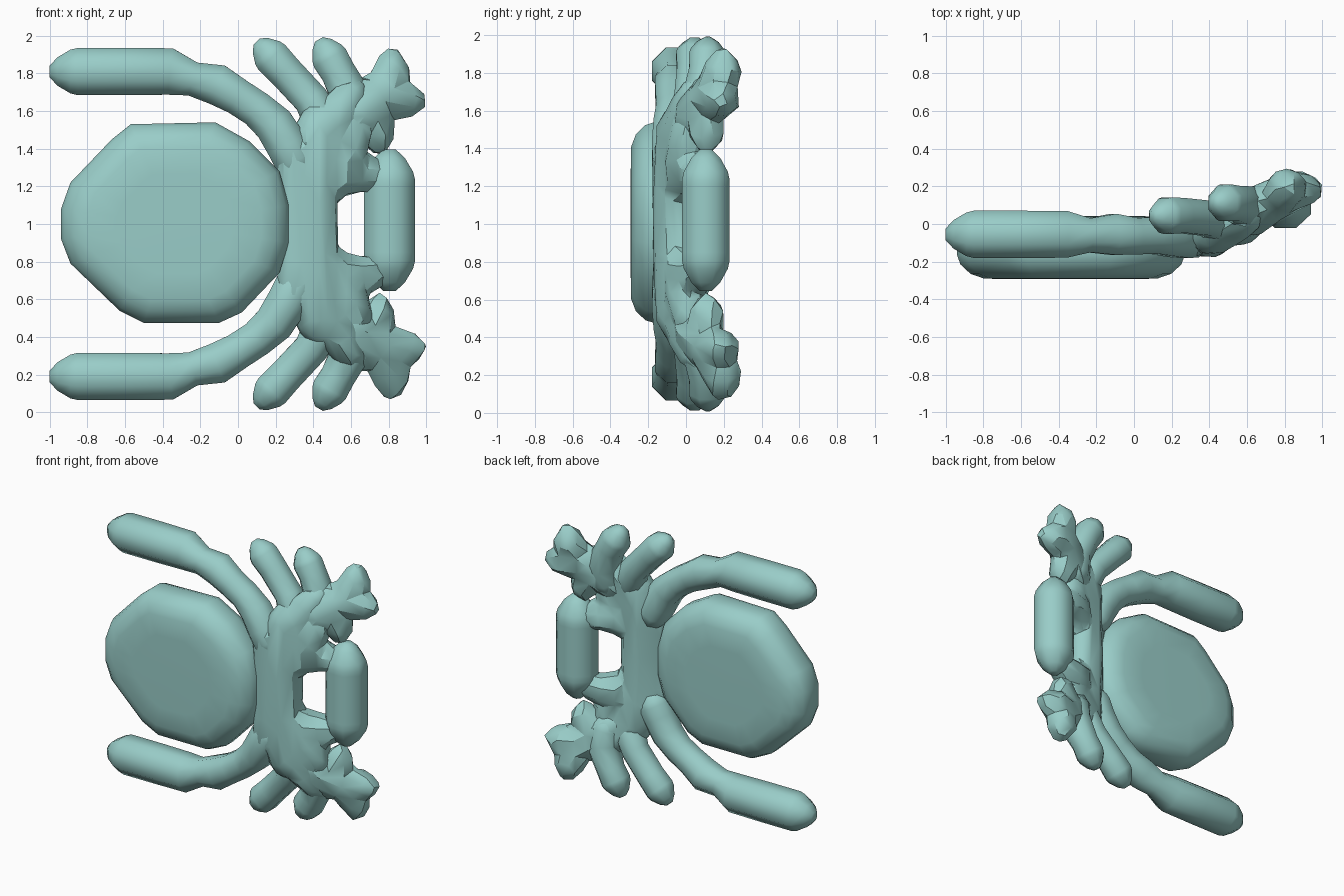
import bpy, bmesh, math
from mathutils import Vector

cube = bpy.data.objects.get("Cube")
if cube:
    bpy.data.objects.remove(cube)

teal = bpy.data.materials.new("pale_teal")
teal.use_nodes = True
COLOUR = (0.32, 0.61, 0.58, 1)
teal.diffuse_color = COLOUR
teal.node_tree.nodes["Principled BSDF"].inputs["Base Color"].default_value = COLOUR


def finish(name, bm, angle=40, fused=False):
    bmesh.ops.recalc_face_normals(bm, faces=bm.faces)
    mesh = bpy.data.meshes.new(name)
    bm.to_mesh(mesh)
    bm.free()
    mesh.materials.append(teal)
    obj = bpy.data.objects.new(name, mesh)
    bpy.context.collection.objects.link(obj)
    bpy.ops.object.select_all(action='DESELECT')
    obj.select_set(True)
    bpy.context.view_layer.objects.active = obj
    if fused:
        # Melt overlapping tubes into one lumpy, coarsely faceted mass
        melt = obj.modifiers.new("Melt", 'REMESH')
        melt.mode = 'VOXEL'
        melt.voxel_size = 0.03
        coarse = obj.modifiers.new("Coarse", 'DECIMATE')
        coarse.ratio = 0.09
        bpy.ops.object.modifier_apply(modifier="Melt")
        bpy.ops.object.modifier_apply(modifier="Coarse")
    bpy.ops.object.shade_smooth_by_angle(angle=math.radians(angle))


def loft(bm, rings):
    loops = [[bm.verts.new(p) for p in ring] for ring in rings]
    n = len(loops[0])
    for a, b in zip(loops, loops[1:]):
        for i in range(n):
            bm.faces.new((a[i], a[(i + 1) % n], b[(i + 1) % n], b[i]))
    bm.faces.new(loops[0])
    bm.faces.new(loops[-1])


# Rounded tube end: (distance from tip, width), both in radii
CAP = [(0, 0.25), (0.3, 0.6), (0.8, 0.92), (1.1, 1.0)]


def tube(bm, path, depth=1.0):
    """Faceted limb through (x, y, z, radius) points; end points are the tips."""
    pts = [Vector(p[:3]) for p in path]
    rings = []
    last = len(pts) - 1
    for i, p in enumerate(pts):
        r = path[i][3]
        t = (pts[min(i + 1, last)] - pts[max(i - 1, 0)]).normalized()
        u = t.cross(Vector((0, 1, 0))).normalized()
        v = u.cross(t) * depth
        steps = [(0, 1)]
        if i == 0:
            steps = CAP
        elif i == last:
            steps = [(-d, s) for d, s in reversed(CAP)]
        for d, s in steps:
            angles = [math.tau * (k + 0.5) / 8 for k in range(8)]
            rings.append([p + t * d * r + (u * math.cos(a) + v * math.sin(a)) * r * s
                          for a in angles])
    loft(bm, rings)


def limbs(name, paths, depth=1.0, angle=48, fused=False):
    bm = bmesh.new()
    for path in paths:
        tube(bm, path, depth)
    finish(name, bm, angle, fused)


def flip(path):
    return [(x, y, 2 - z, r) for x, y, z, r in path]


# Abdomen: thick rounded disc, fuller towards the back
outline = [(-0.57, 1.53), (-0.12, 1.54), (0.06, 1.44), (0.22, 1.28), (0.27, 1.1),
           (0.27, 0.9), (0.22, 0.74), (0.02, 0.53), (-0.10, 0.475), (-0.50, 0.475),
           (-0.63, 0.54), (-0.89, 0.79), (-0.94, 0.92), (-0.94, 1.08),
           (-0.89, 1.22), (-0.67, 1.45)]
CX, CZ = -0.34, 1.0
section = [(-0.293, 0.5), (-0.29, 0.76), (-0.265, 0.88), (-0.215, 0.97), (-0.165, 1),
           (-0.085, 1), (-0.035, 0.97), (0.015, 0.88), (0.04, 0.76), (0.043, 0.5)]
bm = bmesh.new()
loft(bm, [[(CX + (x - CX) * s, y, CZ + (z - CZ) * s) for x, z in outline]
          for y, s in section])
finish("abdomen", bm)

# Long legs: fat outer segment, then a thin bent segment to the body
foot = [(-1.0, -0.055, 1.81, 0.136), (-0.6, -0.055, 1.81, 0.136),
        (-0.36, -0.055, 1.81, 0.134), (-0.24, -0.06, 1.77, 0.098),
        (-0.11, -0.055, 1.74, 0.118), (0.0, -0.065, 1.675, 0.105),
        (0.10, -0.06, 1.61, 0.105), (0.19, -0.065, 1.53, 0.115),
        (0.26, -0.07, 1.42, 0.12), (0.36, -0.06, 1.22, 0.12)]
# Second and third legs: straight stubs
second = [(0.10, 0.045, 1.97, 0.105), (0.25, 0.045, 1.81, 0.10),
          (0.39, 0.03, 1.66, 0.10), (0.50, -0.01, 1.45, 0.11)]
third = [(0.43, 0.115, 1.98, 0.105), (0.53, 0.11, 1.81, 0.10),
         (0.61, 0.09, 1.66, 0.12), (0.58, 0.03, 1.42, 0.12)]
# Fourth leg: knobbly cluster of three short branches
fourth = [[(1.0, 0.18, 1.65, 0.105), (0.86, 0.18, 1.66, 0.11),
           (0.74, 0.13, 1.67, 0.115), (0.62, 0.06, 1.58, 0.13),
           (0.48, 0.0, 1.42, 0.12)],
          [(0.825, 0.195, 1.93, 0.11), (0.81, 0.19, 1.80, 0.11),
           (0.76, 0.13, 1.68, 0.10), (0.64, 0.07, 1.52, 0.10)],
          [(0.755, 0.11, 1.37, 0.10), (0.74, 0.11, 1.49, 0.10),
           (0.68, 0.10, 1.62, 0.10), (0.62, 0.09, 1.78, 0.10)]]
for side, change in (("upper", lambda p: p), ("lower", flip)):
    limbs(side + "_long_leg", [change(foot)])
    limbs(side + "_second_leg", [change(second)])
    limbs(side + "_third_leg", [change(third)])
    limbs(side + "_fourth_leg", [change(p) for p in fourth], angle=30, fused=True)

# Handle-like head bar, standing beside the body
limbs("head_bar", [[(0.805, 0.105, 0.645, 0.147), (0.805, 0.105, 0.85, 0.147),
                    (0.805, 0.105, 1.2, 0.147), (0.805, 0.105, 1.395, 0.147)]], depth=0.93)

# Thorax: upright columns and bridges fused into one mass
column = [(0.42, -0.03, 0.36, 0.13), (0.41, -0.05, 0.75, 0.13),
          (0.40, -0.05, 1.0, 0.135), (0.41, -0.05, 1.25, 0.13), (0.42, -0.03, 1.64, 0.13)]
ridge = [(0.29, -0.08, 0.52, 0.10), (0.29, -0.10, 0.8, 0.08),
         (0.29, -0.10, 1.2, 0.08), (0.29, -0.08, 1.48, 0.10)]
bridge = [(0.38, -0.04, 1.27, 0.11), (0.52, 0.0, 1.26, 0.13),
          (0.64, 0.06, 1.27, 0.11), (0.82, 0.1, 1.24, 0.10)]
shoulder = [(0.36, -0.05, 1.25, 0.12), (0.45, -0.02, 1.48, 0.13),
            (0.54, 0.02, 1.60, 0.12), (0.66, 0.07, 1.76, 0.10)]
flank = [(0.46, -0.03, 1.12, 0.10), (0.56, 0.0, 1.36, 0.12), (0.66, 0.05, 1.6, 0.11)]
sided = [bridge, shoulder, flank]
limbs("thorax", [column, ridge] + sided + [flip(p) for p in sided], angle=30, fused=True)
